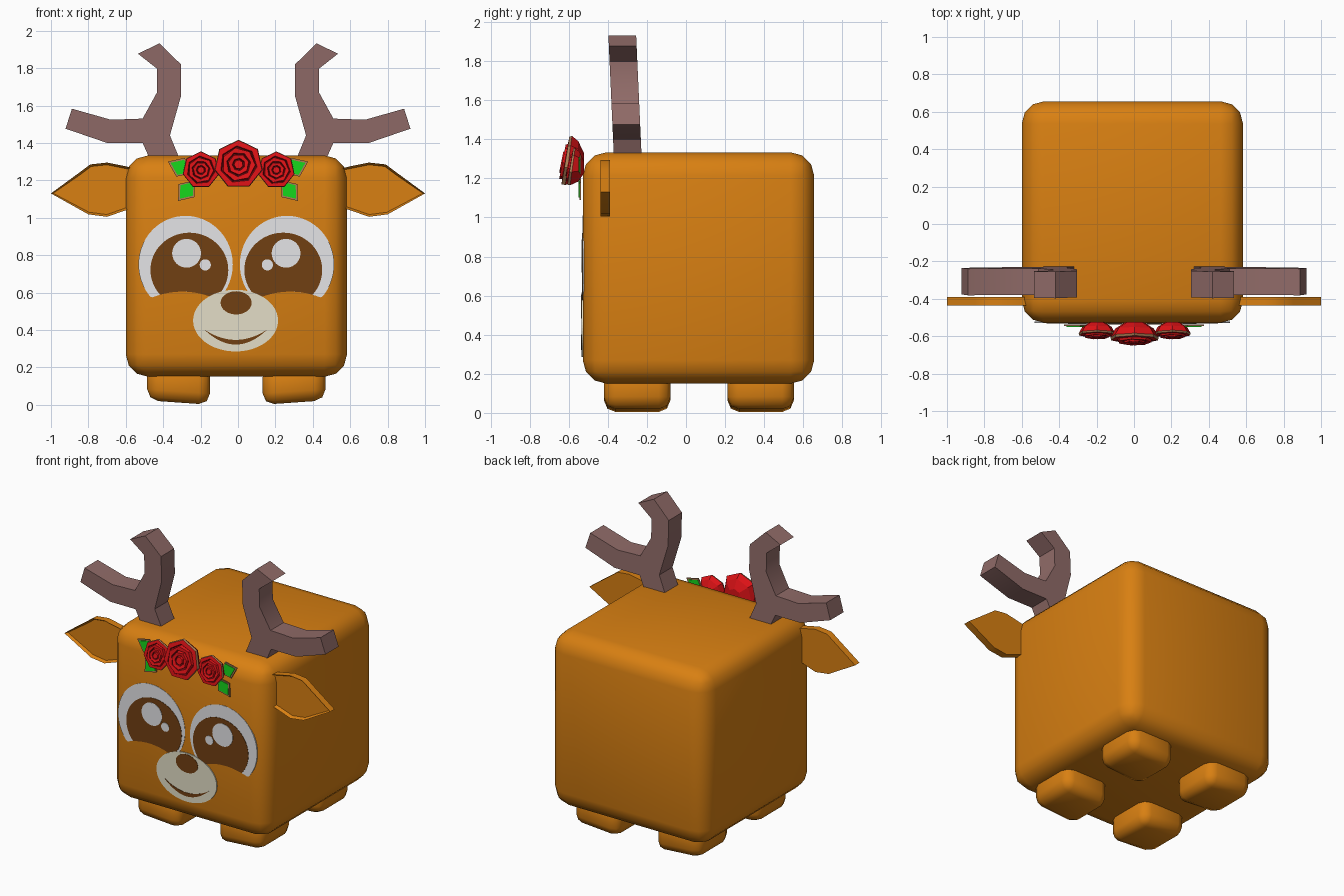
import bpy, bmesh, math
from mathutils import Matrix, Vector

if "Cube" in bpy.data.objects:
    bpy.data.objects.remove(bpy.data.objects["Cube"])


def material(name, r, g, b):
    m = bpy.data.materials.new(name)
    m.diffuse_color = (r, g, b, 1)
    m.use_nodes = True
    m.node_tree.nodes["Principled BSDF"].inputs["Base Color"].default_value = m.diffuse_color
    return m


FUR = material("orange fur", 0.69, 0.215, 0.006)
HORN = material("antler brown", 0.28, 0.147, 0.138)
WHITE = material("eye white", 0.85, 0.85, 0.87)
BROWN = material("eye brown", 0.165, 0.05, 0.006)
CREAM = material("muzzle cream", 0.77, 0.73, 0.57)
RED = material("rose red", 0.72, 0.006, 0.008)
DARK = material("deep red", 0.24, 0.004, 0.008)
TRIM = material("gold trim", 0.42, 0.21, 0.09)
GREEN = material("leaf green", 0.008, 0.68, 0.012)

MID = -0.009      # centre line of body and face
FRONT = -0.528    # front face of the body


def finish(name, bm, mats, smooth=None):
    bmesh.ops.recalc_face_normals(bm, faces=bm.faces)
    me = bpy.data.meshes.new(name)
    bm.to_mesh(me)
    bm.free()
    for m in mats:
        me.materials.append(m)
    if smooth:
        me.shade_smooth()
        me.set_sharp_from_angle(angle=math.radians(smooth))
    ob = bpy.data.objects.new(name, me)
    bpy.context.collection.objects.link(ob)
    return ob


def rounded_box(lo, hi, bevel, segments):
    bm = bmesh.new()
    lo, hi = Vector(lo), Vector(hi)
    bmesh.ops.create_cube(bm, size=1, matrix=Matrix.Translation((lo + hi) / 2)
                          @ Matrix.Diagonal((*(hi - lo), 1)))
    bmesh.ops.bevel(bm, geom=bm.edges[:], offset=bevel, segments=segments,
                    profile=0.5, affect='EDGES')
    return bm


def prism(points, y0, y1):
    """Outline in x, z extruded from y0 (front) to y1 (back)."""
    bm = bmesh.new()
    a = [bm.verts.new((x, y0, z)) for x, z in points]
    b = [bm.verts.new((x, y1, z)) for x, z in points]
    bm.faces.new(a)
    bm.faces.new(b[::-1])
    n = len(points)
    for i in range(n):
        bm.faces.new((a[i], b[i], b[(i + 1) % n], a[(i + 1) % n]))
    bmesh.ops.recalc_face_normals(bm, faces=bm.faces)
    return bm


def mirrored(points, side, mid=0.0):
    return [(mid + side * (x - mid), z) for x, z in points]


def ellipse(cx, cz, rx, rz, n=64, floor=None):
    pts = []
    for i in range(n):
        t = 2 * math.pi * i / n
        x, z = cx + rx * math.cos(t), cz + rz * math.sin(t)
        pts.append((x, max(z, floor(x)) if floor else z))
    return pts


def decal(name, points, layer, mat):
    finish(name, prism(points, FRONT - 0.002 * layer, FRONT + 0.006), [mat])


# body
finish("body", rounded_box((-0.6, FRONT, 0.15), (0.583, 0.656, 1.333), 0.12, 3),
       [FUR], 50)

# feet, slightly higher on the outside
for sx, side in ((-1, "left"), (1, "right")):
    for y, end in ((-0.25, "front"), (0.382, "back")):
        cx = MID + sx * 0.309
        bm = rounded_box((cx - 0.168, y - 0.17, 0.012), (cx + 0.168, y + 0.17, 0.22),
                         0.06, 2)
        for v in bm.verts:
            v.co.z += 0.07 * sx * (v.co.x - cx)
        finish(f"{end}_{side}_foot", bm, [FUR], 60)

# ears with a shallow hollow in front, and antlers leaning forward
EAR = [(0.54, 1.26), (0.60, 1.275), (0.70, 1.295), (0.79, 1.285), (0.85, 1.24), (1.0, 1.13),
       (0.80, 1.018), (0.70, 1.005), (0.60, 1.04), (0.54, 1.06)]
ANTLER = [(0.31, 1.31), (0.364, 1.44), (0.305, 1.65), (0.305, 1.82), (0.42, 1.932),
          (0.535, 1.877), (0.433, 1.797), (0.433, 1.67), (0.51, 1.53), (0.68, 1.524),
          (0.888, 1.583), (0.922, 1.476), (0.70, 1.40), (0.51, 1.40), (0.47, 1.31)]
for sx, side in ((-1, "left"), (1, "right")):
    bm = prism(mirrored(EAR, sx), -0.437, -0.39)
    face = [f for f in bm.faces if f.normal.y < -0.9]
    bmesh.ops.inset_region(bm, faces=face, thickness=0.012, depth=-0.02)
    finish(f"{side}_ear", bm, [FUR], 35)
    bm = prism(mirrored(ANTLER, sx), -0.37, -0.228)
    for v in bm.verts:
        v.co.y -= 0.045 * (v.co.z - 1.33)
    finish(f"{side}_antler", bm, [HORN], 35)


# eyes, with the lower edge following the cheek
def cheek(x):
    return 0.605 - 1.2 * (x - 0.28) ** 2


for sx, side in ((-1, "left"), (1, "right")):
    for part, shape, layer, mat in (
            ("eye_white", ellipse(0.262, 0.75, 0.252, 0.26, 96, cheek), 1, WHITE),
            ("iris", ellipse(0.242, 0.72, 0.208, 0.2, 96, cheek), 2, BROWN),
            ("large_glint", ellipse(0.257, 0.81, 0.077, 0.077, 40), 3, WHITE),
            ("small_glint", ellipse(0.157, 0.748, 0.03, 0.03, 24), 3, WHITE)):
        decal(f"{side}_{part}", mirrored(shape, sx, MID), layer, mat)

# muzzle, nose and smile
decal("muzzle", ellipse(-0.013, 0.45, 0.227, 0.165), 3, CREAM)
decal("nose", ellipse(-0.01, 0.545, 0.083, 0.062, 40), 4, BROWN)
xs = [i / 10 for i in range(-10, 11)]
smile = [(-0.012 + 0.168 * t, 0.322 + 0.08 * t * t) for t in xs]
smile += [(-0.012 + 0.168 * t, 0.347 + 0.055 * t * t) for t in xs[-2:0:-1]]
decal("smile", smile, 4, BROWN)

# roses: seven-sided bowls with stepped petal rings (radius, height, twist, band colour)
RINGS = [(0.35, 0.0, 0, 0), (0.8, 0.3, 0, 0), (1.0, 0.68, 0, 0), (0.97, 0.82, 0, 2),
         (0.76, 0.84, 0.1, 0), (0.71, 0.76, 0.1, 1), (0.68, 0.95, 0.2, 0),
         (0.50, 0.93, 0.4, 0), (0.45, 0.82, 0.4, 1), (0.42, 1.0, 0.5, 0),
         (0.26, 0.96, 0.7, 0), (0.21, 0.85, 0.7, 1), (0.18, 1.0, 0.8, 0)]


def rose(name, x, z, radius, depth):
    bm = bmesh.new()
    n, loops = 7, []
    for r, h, twist, _ in RINGS:
        loop = []
        for i in range(n):
            t = 2 * math.pi * i / n + twist + math.pi / 2
            dz = radius * r * math.sin(t)
            y = FRONT + 0.005 - depth * h + 0.2 * dz * h    # face tips upward
            loop.append(bm.verts.new((x + radius * r * math.cos(t), y, z + dz)))
        loops.append(loop)
    for k in range(1, len(loops)):
        a, b = loops[k - 1], loops[k]
        for i in range(n):
            j = (i + 1) % n
            bm.faces.new((a[i], a[j], b[j], b[i])).material_index = RINGS[k][3]
    bm.faces.new(loops[0])
    bm.faces.new(loops[-1])
    finish(name, bm, [RED, DARK, TRIM])


rose("middle_rose", 0.003, 1.285, 0.132, 0.115)
rose("left_rose", -0.198, 1.255, 0.1, 0.085)
rose("right_rose", 0.205, 1.255, 0.1, 0.085)


# leaves: a trimmed back plate under a smaller green plate
def leaf(base, tip, width, scale):
    b, t = Vector(base), Vector(tip)
    side = Vector((b.y - t.y, t.x - b.x)).normalized() * width
    pts = [b, b.lerp(t, 0.5) + side, t, b.lerp(t, 0.5) - side]
    mid = b.lerp(t, 0.45)
    return [tuple(mid + (p - mid) * scale) for p in pts]


for sx, side in ((-1, "left"), (1, "right")):
    for part, base, tip in (("upper", (0.24, 1.24), (0.375, 1.3)),
                            ("lower", (0.23, 1.2), (0.32, 1.09))):
        finish(f"{side}_{part}_leaf_edge",
               prism(mirrored(leaf(base, tip, 0.055, 1), sx), -0.546, -0.538), [TRIM])
        finish(f"{side}_{part}_leaf",
               prism(mirrored(leaf(base, tip, 0.055, 0.8), sx), -0.55, -0.536), [GREEN])
